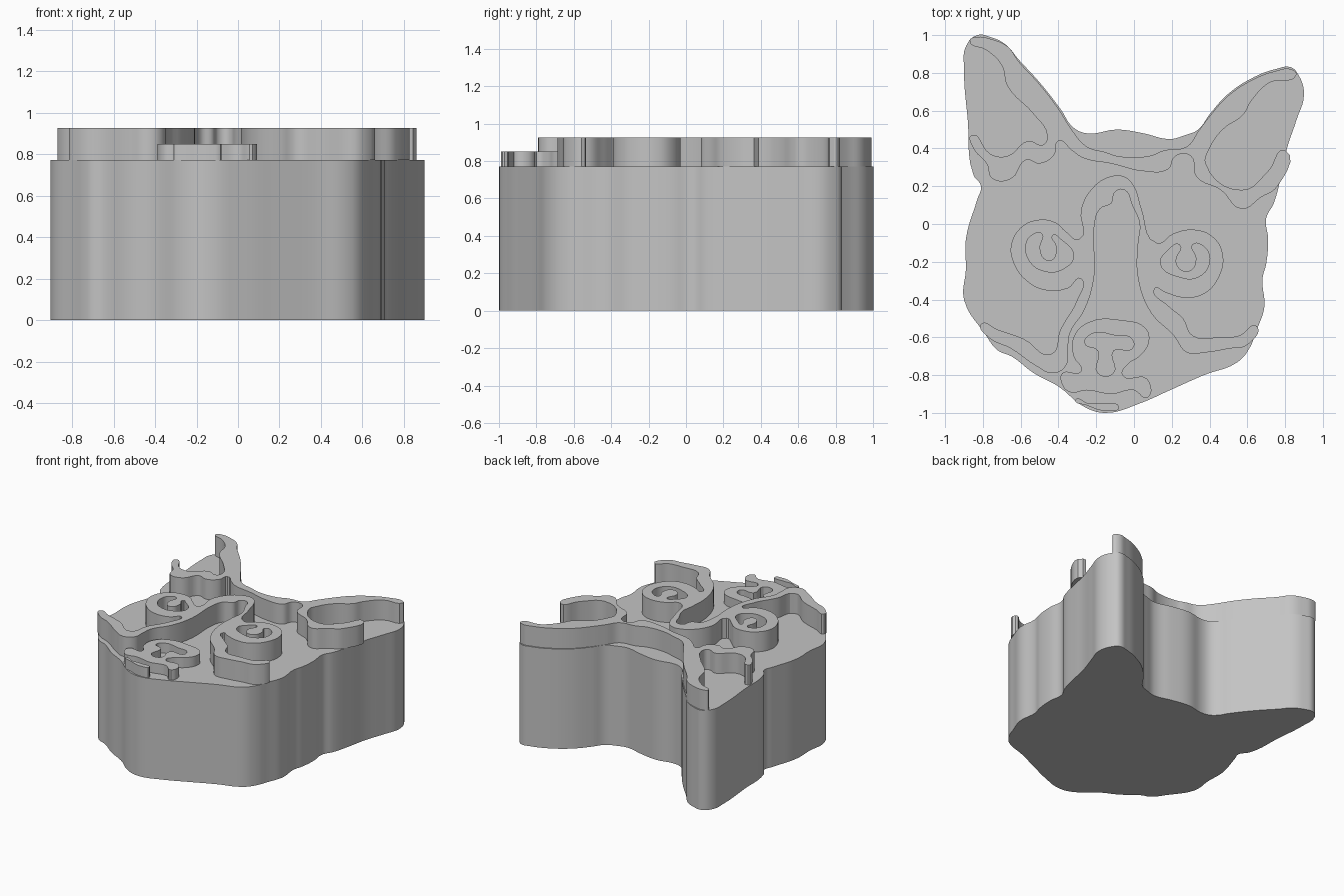
import bpy

BASE_TOP, RELIEF_TOP, MUZZLE_TOP = 0.772, 0.927, 0.85

default_cube = bpy.data.objects.get("Cube")
if default_cube:
    bpy.data.objects.remove(default_cube, do_unlink=True)

# Single plain grey material
grey = bpy.data.materials.new("plain_grey")
grey.use_nodes = True
grey_colour = (0.55, 0.55, 0.55, 1)
grey.diffuse_color = grey_colour
grey.node_tree.nodes["Principled BSDF"].inputs["Base Color"].default_value = grey_colour


def add_loop(curve, points):
    """Add one closed smooth loop; the points are in hundredths of a unit."""
    spline = curve.splines.new("BEZIER")
    spline.bezier_points.add(len(points) - 1)
    spline.use_cyclic_u = True
    spline.resolution_u = 5
    for knot, (x, y) in zip(spline.bezier_points, points):
        knot.co = (x / 100, y / 100, 0)
    for knot in spline.bezier_points:
        knot.handle_left_type = "AUTO"
        knot.handle_right_type = "AUTO"


def extrude_shape(name, bottom, top, outline, holes=()):
    """Fill an outline with optional holes and extrude it between two heights."""
    curve = bpy.data.curves.new(name, "CURVE")
    curve.dimensions = "2D"
    curve.fill_mode = "BOTH"
    curve.extrude = (top - bottom) / 2
    for loop in (outline, *holes):
        add_loop(curve, loop)
    shape = bpy.data.objects.new(name, curve)
    shape.location.z = (top + bottom) / 2
    bpy.context.collection.objects.link(shape)
    bpy.ops.object.select_all(action="DESELECT")
    shape.select_set(True)
    bpy.context.view_layer.objects.active = shape
    bpy.ops.object.convert(target="MESH")
    shape = bpy.context.view_layer.objects.active
    shape.data.materials.clear()
    shape.data.materials.append(grey)
    bpy.ops.object.shade_smooth_by_angle()
    return shape


# Thick head block with two ears
head_outline = [
    (-83, 100), (-76, 99), (-68, 95), (-61, 87), (-50, 75), (-39, 61), (-32, 51),
    (-25, 48), (-9, 50), (5, 48), (19, 45), (27, 47), (34, 50), (40, 58), (50, 69),
    (64, 78), (75, 82), (83, 83), (87, 79), (90, 69), (86, 55), (81, 40), (78, 26),
    (74, 11), (70, 3), (71, -8), (70, -21), (68, -29), (69, -44), (65, -56),
    (61, -66), (55, -73), (37, -80), (19, -88), (3, -95), (-15, -100), (-26, -97),
    (-40, -86), (-53, -79), (-65, -70), (-72, -67), (-79, -58), (-90, -40),
    (-89, -24), (-89, -8), (-83, 13), (-81, 20), (-85, 26), (-88, 55), (-90, 82),
    (-89, 94),
]
extrude_shape("head_block", 0, BASE_TOP, head_outline)

# Raised band: right ear, crown of the head, left ear and back again
ear_and_crown_outline = [
    (-87, 97), (-83, 99), (-76, 98), (-67, 94), (-61, 86), (-50, 74), (-40, 61),
    (-33, 50), (-25, 41), (-15, 38), (-9, 36), (8, 36), (16, 39), (28, 41),
    (34, 49), (40, 57), (50, 68), (64, 77), (75, 81), (83, 82), (86, 79),
    (72, 75), (62, 65), (58, 58), (47, 50), (40, 40), (38, 32), (57, 18),
    (71, 28), (80, 39), (76, 20), (67, 14), (57, 8), (46, 18), (33, 25),
    (30, 36), (22, 36), (18, 29), (5, 28), (-12, 32), (-27, 35), (-33, 39),
    (-40, 44), (-42, 37), (-50, 32), (-57, 34), (-65, 24), (-75, 24), (-78, 32),
    (-85, 40), (-86, 47), (-76, 37), (-67, 36), (-56, 44), (-48, 42), (-46, 47),
    (-53, 58), (-67, 73), (-70, 84), (-78, 92),
]
extrude_shape("ear_and_crown_band", BASE_TOP, RELIEF_TOP, ear_and_crown_outline)

# Raised cheeks, eye rings and nose bridge in one winding piece
cheek_and_eye_outline = [
    (-81, -53), (-72, -56), (-58, -61), (-44, -69), (-39, -56), (-30, -40),
    (-28, -29), (-35, -34), (-47, -35), (-57, -30), (-64, -20), (-65, -11),
    (-60, -2), (-52, 2), (-42, 1), (-36, -4), (-29, -8), (-28, 8), (-22, 19),
    (-13, 25), (-5, 25), (0, 20), (4, 8), (12, -10), (21, -5), (32, -3),
    (42, -7), (47, -16), (45, -28), (37, -37), (27, -39), (16, -36), (11, -34),
    (19, -44), (26, -50), (31, -59), (45, -60), (56, -59), (65, -54), (60, -64),
    (50, -66), (38, -68), (28, -68), (21, -59), (9, -47), (2, -28), (2, -10),
    (3, 0), (-1, 10), (-5, 18), (-10, 17), (-12, 11), (-18, 8), (-21, -1),
    (-21, -27), (-26, -45), (-34, -58), (-35, -66), (-36, -75), (-43, -79),
    (-52, -75), (-65, -66), (-77, -60),
]
# Each eye recess is a crescent around a hanging pupil
right_eye_recess = [
    (-57, -10), (-54, -6), (-49, -5), (-50, -13), (-47, -19), (-43, -19),
    (-41, -12), (-43, -6), (-39, -8), (-32, -17), (-38, -24), (-47, -25), (-55, -20),
]
left_eye_recess = [
    (14, -21), (18, -14), (24, -11), (22, -20), (26, -25), (31, -24), (33, -18),
    (31, -11), (37, -12), (40, -20), (34, -28), (24, -28),
]
extrude_shape("cheek_and_eye_band", BASE_TOP, RELIEF_TOP, cheek_and_eye_outline,
              holes=[right_eye_recess, left_eye_recess])

# Lower muzzle ring with a nose-shaped recess
muzzle_outline = [
    (-38, -85), (-38, -79), (-28, -78), (-32, -70), (-32, -60), (-24, -52),
    (-6, -51), (6, -55), (8, -62), (3, -70), (-3, -74), (-6, -80), (7, -82),
    (7, -92), (0, -88), (-12, -90), (-25, -88), (-34, -89),
]
nose_recess = [
    (-26, -63), (-22, -58), (-10, -59), (-1, -61), (-1, -66), (-11, -67),
    (-11, -79), (-19, -79), (-19, -67),
]
extrude_shape("muzzle", BASE_TOP, MUZZLE_TOP, muzzle_outline, holes=[nose_recess])

# Thin chin strip on the front edge
chin_outline = [(-31, -93), (-24, -95), (-17, -95), (-8, -97), (-14, -99), (-25, -96)]
extrude_shape("chin", BASE_TOP, MUZZLE_TOP, chin_outline)
